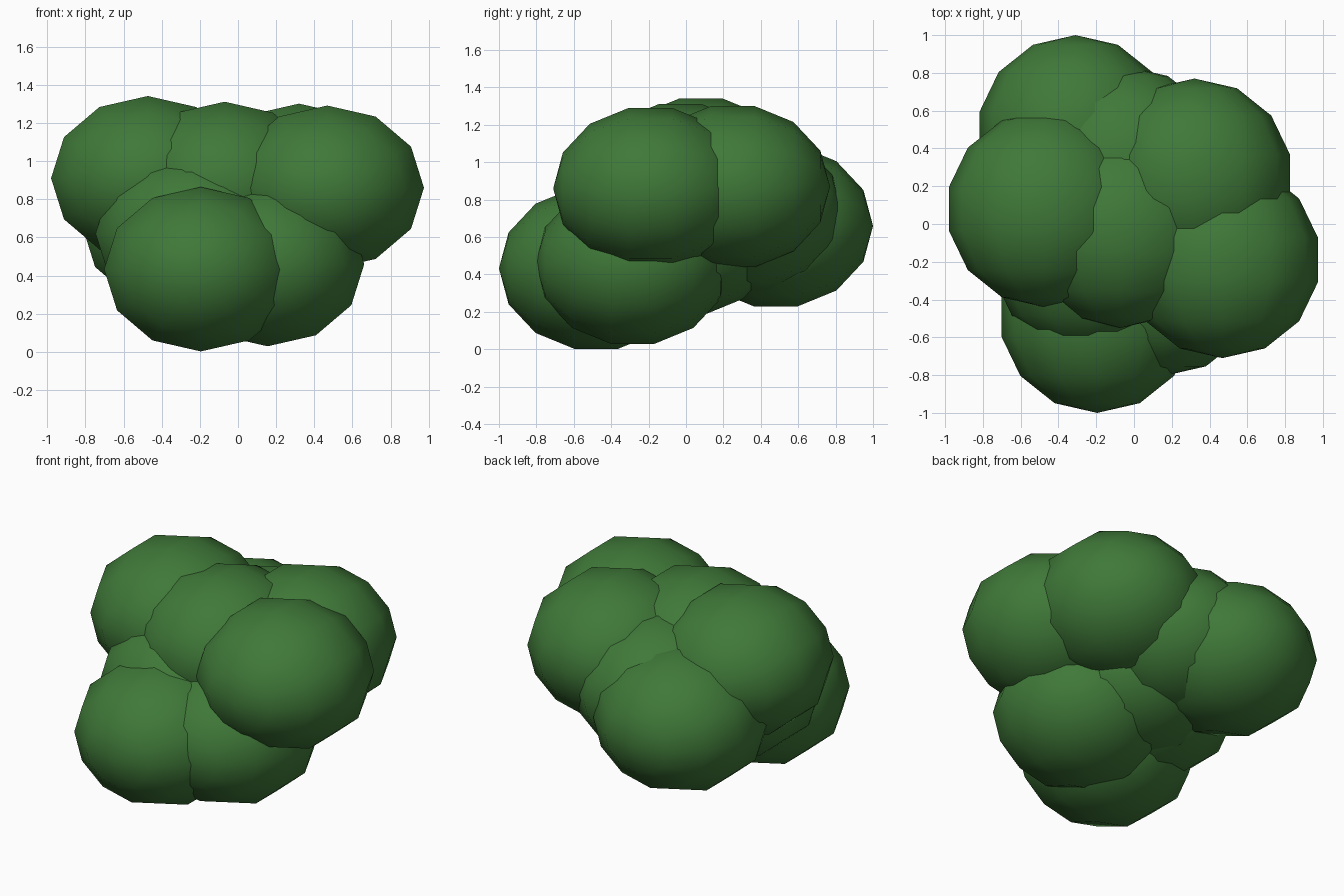
import bpy
from math import radians
from mathutils import Matrix

if "Cube" in bpy.data.objects:
    bpy.data.objects.remove(bpy.data.objects["Cube"])

R = 0.52        # clump radius
SQUASH = 0.85   # vertical flattening

green = bpy.data.materials.new("leaf_green")
green.diffuse_color = (0.05, 0.19, 0.04, 1)
green.use_nodes = True
green.node_tree.nodes["Principled BSDF"].inputs["Base Color"].default_value = green.diffuse_color


def leaf_clump(name, loc):
    # low-poly ball with its poles along y, flattened in z
    bpy.ops.mesh.primitive_uv_sphere_add(segments=12, ring_count=7, radius=R)
    ob = bpy.context.object
    ob.name = name
    ob.data.transform(Matrix.Rotation(radians(90), 4, 'X'))
    ob.data.transform(Matrix.Diagonal((1, 1, SQUASH, 1)))
    ob.location = loc
    bpy.ops.object.shade_smooth()
    ob.data.materials.append(green)
    return ob


clumps = {
    # upper foliage
    "clump_left_upper": (-0.473, 0.08, 0.91),
    "clump_right_front_upper": (0.468, -0.19, 0.86),
    "clump_right_back_upper": (0.32, 0.25, 0.87),
    "clump_centre_top": (-0.07, -0.03, 0.88),
    # lower foliage
    "clump_left_back": (-0.31, 0.48, 0.66),
    "clump_centre_back": (-0.046, 0.315, 0.74),
    "clump_front_low": (-0.195, -0.48, 0.433),
    "clump_right_low": (0.155, -0.285, 0.46),
    "clump_left_low": (-0.24, -0.16, 0.62),
    "clump_core": (-0.02, -0.02, 0.615),
}
for name, loc in clumps.items():
    leaf_clump(name, loc)
